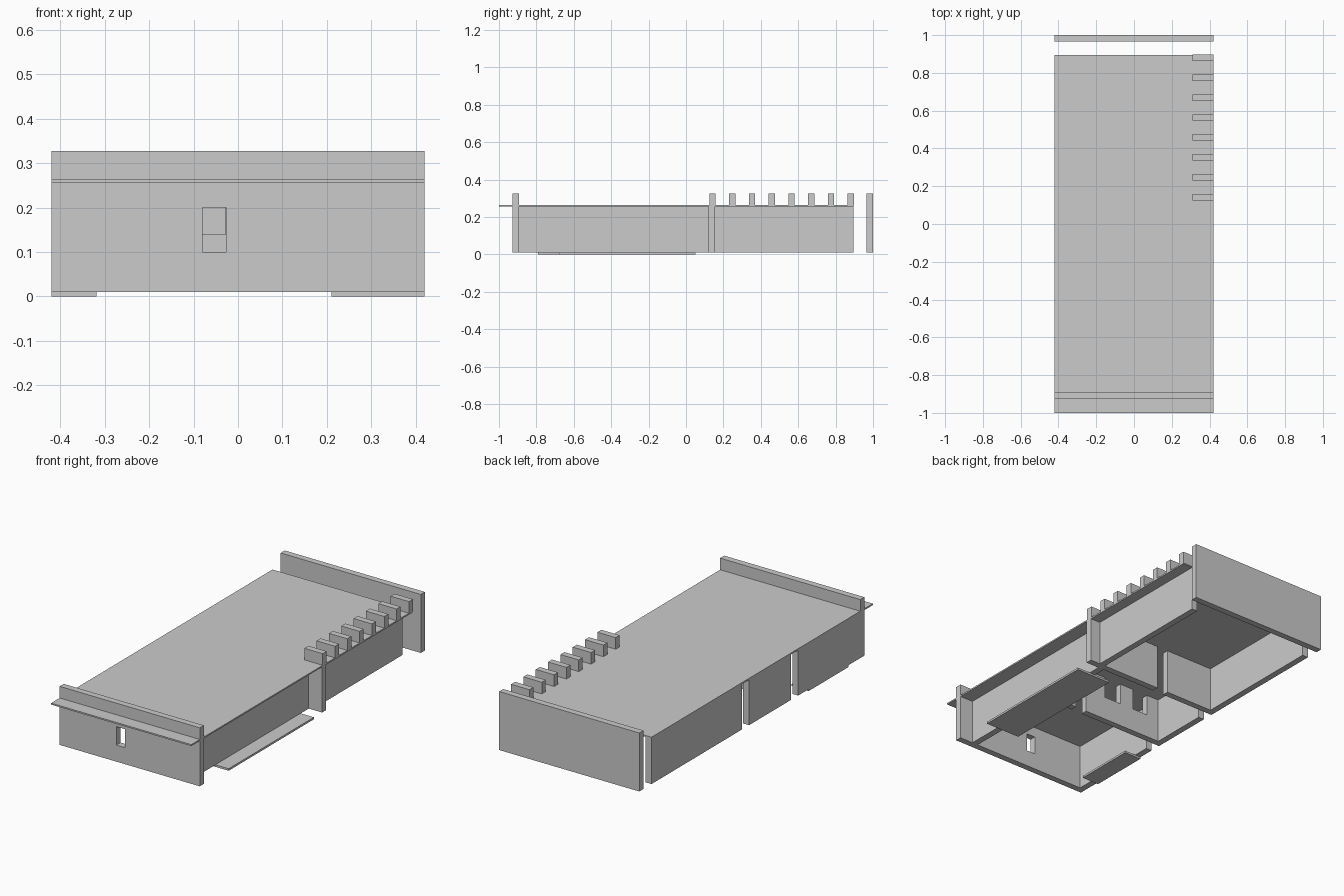
import bpy

if "Cube" in bpy.data.objects:
    bpy.data.objects.remove(bpy.data.objects["Cube"])

BASE, ROOF, TOP = 0.01, 0.256, 0.327   # wall foot, roof underside, parapet top
T = 0.035                              # wall thickness


def box(name, x0, x1, y0, y1, z0=BASE, z1=ROOF):
    v = [(x, y, z) for x in (x0, x1) for y in (y0, y1) for z in (z0, z1)]
    f = [(0, 1, 3, 2), (4, 6, 7, 5), (0, 4, 5, 1),
         (2, 3, 7, 6), (0, 2, 6, 4), (1, 5, 7, 3)]
    me = bpy.data.meshes.new(name)
    me.from_pydata(v, [], f)
    ob = bpy.data.objects.new(name, me)
    bpy.context.collection.objects.link(ob)
    return ob


def pierced_wall(name, x0, x1, y0, y1, top, holes):
    """Wall along x with openings given as (x0, x1, sill, head)."""
    x = x0
    for i, (a, b, sill, head) in enumerate(holes):
        box(f"{name}_pier_{i}", x, a, y0, y1, BASE, top)
        if sill > BASE:
            box(f"{name}_sill_{i}", a, b, y0, y1, BASE, sill)
        if head < top:
            box(f"{name}_lintel_{i}", a, b, y0, y1, head, top)
        x = b
    box(f"{name}_end", x, x1, y0, y1, BASE, top)


# Thin roof slab, overhanging the front as a canopy
box("roof_slab", -0.42, 0.42, -1.0, 0.895, 0.256, 0.264)

# Front wall with its window, and the free-standing back wall
pierced_wall("front_wall", -0.42, 0.42, -0.927, -0.892, TOP,
             [(-0.08, -0.027, 0.10, 0.20)])
box("back_wall", -0.42, 0.42, 0.965, 1.0, BASE, TOP)

# Left wall in three lengths
for i, (a, b) in enumerate([(-0.892, -0.36), (-0.30, 0.06), (0.125, 0.895)]):
    box(f"left_wall_{i}", -0.42, -0.42 + T, a, b)

# Recessed right wall in two lengths
box("right_wall_front", 0.305, 0.34, -0.892, 0.12)
box("right_wall_rear", 0.325, 0.36, 0.155, 0.895)

# Rear cross wall with doorway
pierced_wall("rear_cross_wall", -0.42, 0.42, 0.12, 0.155, ROOF,
             [(-0.095, -0.028, BASE, ROOF)])

# Middle cross wall with two windows and a doorway
pierced_wall("middle_cross_wall", -0.42, 0.305, -0.30, -0.265, ROOF,
             [(-0.31, -0.217, 0.14, ROOF), (-0.13, -0.027, 0.14, ROOF),
              (0.10, 0.17, BASE, ROOF)])

# Row of roof-top blocks
for i in range(8):
    y = 0.125 + i * 0.1055
    box(f"roof_block_{i}", 0.31, 0.42, y, y + 0.034, 0.26, TOP)

# Ground pads
box("right_pad", 0.21, 0.42, -0.68, 0.05, 0, 0.011)
box("left_pad", -0.42, -0.318, -0.79, -0.45, 0, 0.011)
